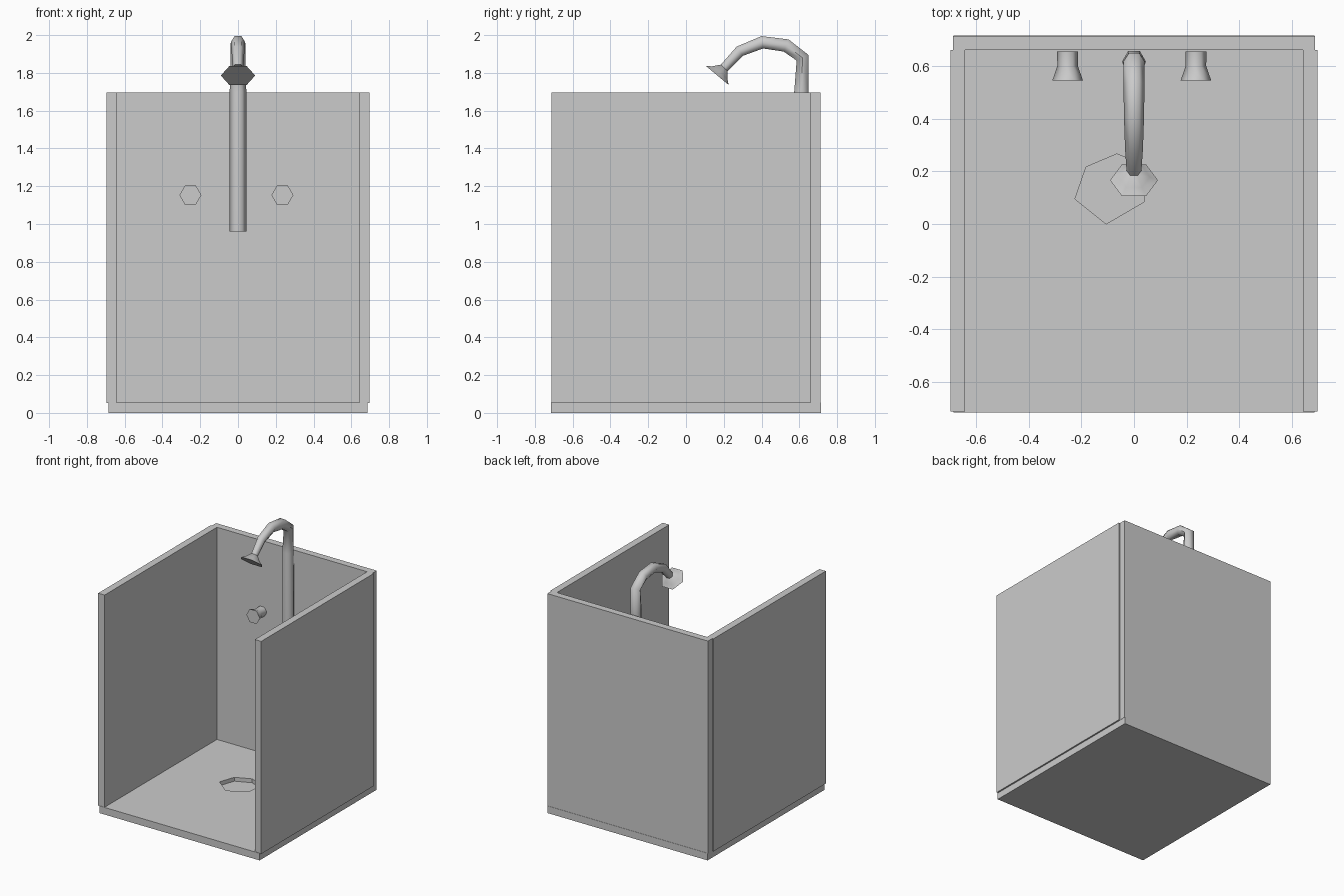
import bpy, bmesh, math
from mathutils import Vector

if "Cube" in bpy.data.objects:
    bpy.data.objects.remove(bpy.data.objects["Cube"])


def make_object(name, bm, smooth=False):
    bmesh.ops.recalc_face_normals(bm, faces=bm.faces)
    mesh = bpy.data.meshes.new(name)
    bm.to_mesh(mesh)
    bm.free()
    ob = bpy.data.objects.new(name, mesh)
    bpy.context.collection.objects.link(ob)
    if smooth:
        bpy.ops.object.select_all(action='DESELECT')
        ob.select_set(True)
        bpy.context.view_layer.objects.active = ob
        bpy.ops.object.shade_smooth_by_angle(angle=math.radians(62))
    return ob


def box(name, lo, hi):
    bm = bmesh.new()
    bmesh.ops.create_cube(bm, size=1)
    for v in bm.verts:
        v.co = Vector([(a + b) / 2 + c * (b - a) for a, b, c in zip(lo, hi, v.co)])
    return make_object(name, bm)


def hex_tube(name, x, stations):
    """Hexagonal tube in a plane of constant x; stations are (y, z, radius, tangent)."""
    bm = bmesh.new()
    rings = []
    for y, z, r, (ty, tz) in stations:
        normal = Vector((0, -tz, ty)).normalized()
        ring = []
        for i in range(6):
            a = i * math.pi / 3
            ring.append(bm.verts.new(Vector((x, y, z)) + r * (
                math.cos(a) * Vector((1, 0, 0)) + math.sin(a) * normal)))
        rings.append(ring)
    for a, b in zip(rings, rings[1:]):
        for i in range(6):
            j = (i + 1) % 6
            bm.faces.new((a[i], a[j], b[j], b[i]))
    bm.faces.new(rings[0])
    bm.faces.new(rings[-1])
    return make_object(name, bm, smooth=True)


# Floor tray
tray = box("floor_tray", (-0.685, -0.715, 0), (0.685, 0.715, 0.055))

# Six-sided drain recess
bm = bmesh.new()
outline = [(-0.182, 0.216), (-0.065, 0.266), (0.045, 0.22),
           (0.038, 0.084), (-0.106, 0.0), (-0.224, 0.095)]
face = bm.faces.new([bm.verts.new((x, y, 0.025)) for x, y in outline])
new = bmesh.ops.extrude_face_region(bm, geom=[face])
bmesh.ops.translate(bm, vec=(0, 0, 0.1),
                    verts=[g for g in new["geom"] if isinstance(g, bmesh.types.BMVert)])
cutter = make_object("drain_cutter", bm)
cutter.hide_render = True
cutter.display_type = 'WIRE'
mod = tray.modifiers.new("drain", 'BOOLEAN')
mod.operation = 'DIFFERENCE'
mod.solver = 'EXACT'
mod.object = cutter

# Walls
box("back_wall", (-0.687, 0.66, 0.053), (0.687, 0.713, 1.695))
box("left_wall", (-0.697, -0.712, 0.052), (-0.642, 0.66, 1.695))
box("right_wall", (0.642, -0.712, 0.052), (0.697, 0.66, 1.695))

# Riser pipe and curved shower arm
path = [(0.617, 0.96, 0.045), (0.611, 1.70, 0.044), (0.617, 1.88, 0.040),
        (0.530, 1.945, 0.040), (0.404, 1.962, 0.038), (0.285, 1.915, 0.034),
        (0.198, 1.822, 0.028)]
stations = []
for i, (y, z, r) in enumerate(path):
    p, q = path[max(i - 1, 0)], path[min(i + 1, len(path) - 1)]
    d1 = Vector((y - p[0], z - p[1]))
    d2 = Vector((q[0] - y, q[1] - z))
    t = sum((d.normalized() for d in (d1, d2) if d.length > 0), Vector((0, 0)))
    stations.append((y, z, r, t))
stations[0] = (*path[0], (0, 1))
hex_tube("shower_pipe", 0, stations)

# Flared shower head, tilted toward the front
axis = (-0.64, -0.77)
hex_tube("shower_head", 0, [(0.166 - axis[0] * h, 1.786 - axis[1] * h, r, axis)
                            for h, r in ((0.055, 0.028), (0.02, 0.06), (0, 0.091))])

# Tap knobs
for side, x in (("left", -0.252), ("right", 0.235)):
    hex_tube(side + "_tap", x, [(y, 1.153, r, (-1, 0)) for y, r in
                                ((0.655, 0.04), (0.60, 0.039), (0.545, 0.058))])
